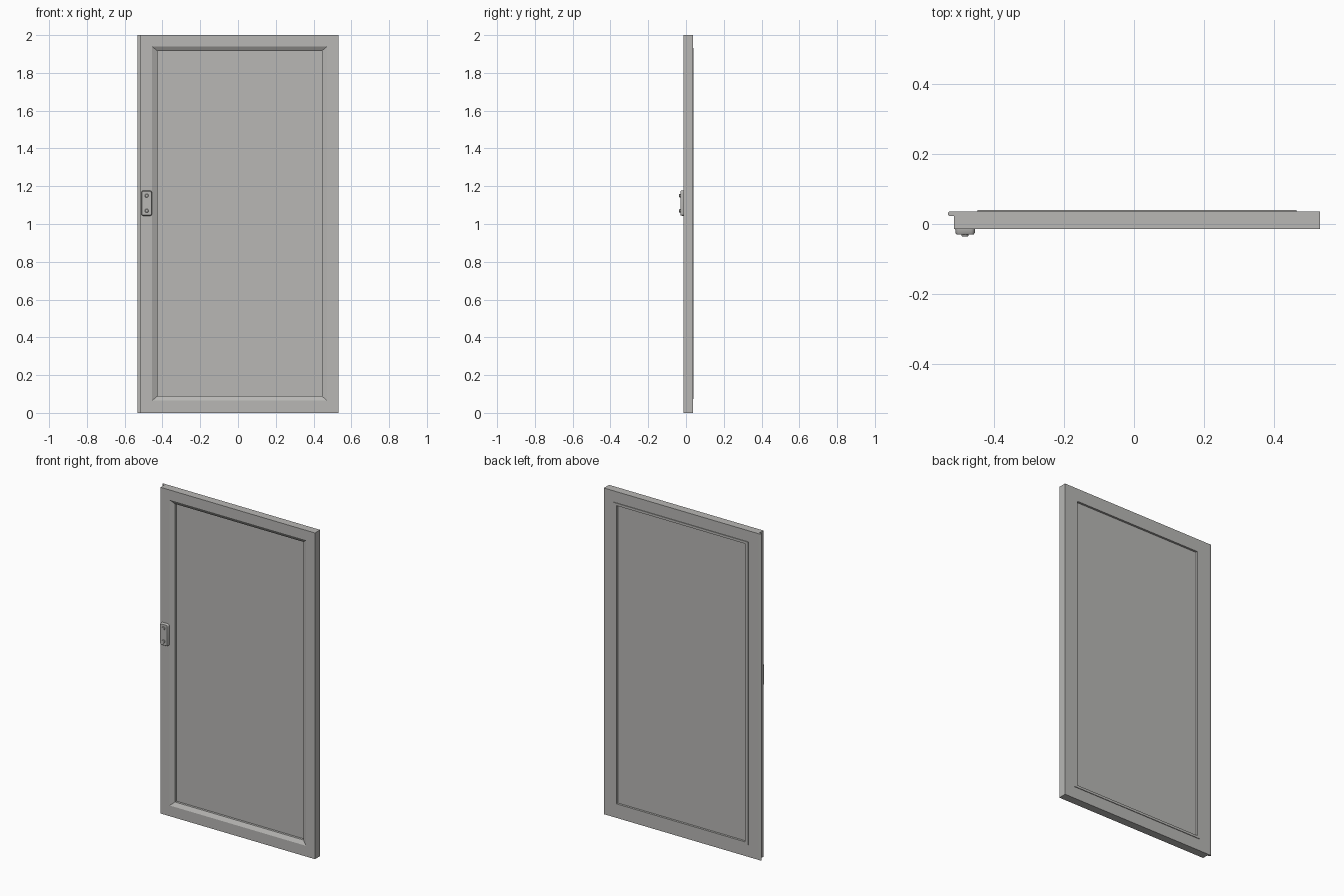
import bpy, bmesh, math

old = bpy.data.objects.get("Cube")
if old:
    bpy.data.objects.remove(old, do_unlink=True)

grey = bpy.data.materials.new("warm_grey")
grey.use_nodes = True
colour = (0.48, 0.475, 0.46, 1)
grey.diffuse_color = colour
grey.node_tree.nodes["Principled BSDF"].inputs["Base Color"].default_value = colour

CX = 0.0085                   # middle of the door leaf
FRONT, BACK = -0.014, 0.036   # leaf faces
HALF_W = 0.5235               # half width of the leaf


def finish(name, bm, smooth=False):
    bmesh.ops.recalc_face_normals(bm, faces=bm.faces)
    mesh = bpy.data.meshes.new(name)
    bm.to_mesh(mesh)
    bm.free()
    mesh.materials.append(grey)
    obj = bpy.data.objects.new(name, mesh)
    bpy.context.collection.objects.link(obj)
    if smooth:
        bpy.ops.object.select_all(action="DESELECT")
        obj.select_set(True)
        bpy.context.view_layer.objects.active = obj
        bpy.ops.object.shade_smooth_by_angle(angle=math.radians(35))
    return obj


def loft(bm, rings, closed=False):
    """Skin a list of equal point loops; cap the ends unless closed."""
    loops = [[bm.verts.new(p) for p in ring] for ring in rings]
    pairs = list(zip(loops, loops[1:]))
    if closed:
        pairs.append((loops[-1], loops[0]))
    else:
        bm.faces.new(loops[0])
        bm.faces.new(loops[-1])
    for a, b in pairs:
        for i in range(len(a)):
            j = (i + 1) % len(a)
            bm.faces.new((a[i], a[j], b[j], b[i]))


def rectangle(half_x, half_z, y, cz=1.0025):
    return [(CX + sx * half_x, y, cz + sz * half_z)
            for sx, sz in ((-1, -1), (1, -1), (1, 1), (-1, 1))]


def rounded(cx, cz, hx, hz, r, y, steps=5):
    pts = []
    for k, (sx, sz) in enumerate(((1, 1), (-1, 1), (-1, -1), (1, -1))):
        for s in range(steps + 1):
            a = math.pi / 2 * (k + s / steps)
            pts.append((cx + sx * (hx - r) + r * math.cos(a), y,
                        cz + sz * (hz - r) + r * math.sin(a)))
    return pts


# Frame: one section with a sloped front reveal and a raised rear bead
bm = bmesh.new()
loft(bm, [
    rectangle(HALF_W, 1, BACK, 1),
    rectangle(HALF_W, 1, FRONT, 1),
    rectangle(0.463, 0.937, FRONT),
    rectangle(0.4355, 0.914, 0.0),
    rectangle(0.4355, 0.914, 0.04),
    rectangle(0.4565, 0.929, 0.04),
    rectangle(0.4565, 0.929, BACK),
], closed=True)
finish("door_frame", bm)

# Infill panel
bm = bmesh.new()
loft(bm, [rectangle(0.437, 0.9155, y) for y in (0.014, 0.027)])
finish("infill_panel", bm)

# Rounded overlap lip on the handle side
x_body = CX - HALF_W
lip_mid, lip_r = 0.0295, 0.0065
section = [(x_body + 0.002, BACK)]
for i in range(9):
    a = math.pi / 2 + math.pi * i / 8
    section.append((-0.5265 + lip_r * math.cos(a), lip_mid + lip_r * math.sin(a)))
section.append((x_body + 0.002, lip_mid - lip_r))
bm = bmesh.new()
loft(bm, [[(x, y, z) for x, y in section] for z in (0, 2)])
finish("overlap_lip", bm, True)

# Lock plate with softened front edge
px, pz = -0.4835, 1.11
bm = bmesh.new()
loft(bm, [rounded(px, pz, 0.0285 - d, 0.067 - d, 0.012 - d, y)
          for d, y in ((0, FRONT + 0.001), (0.001, -0.026), (0.004, -0.03))])
finish("lock_plate", bm, True)

# Screw heads
for name, z in (("upper_screw", 1.15), ("lower_screw", 1.07)):
    bm = bmesh.new()
    loft(bm, [rounded(px, z, r, r, r * 0.999, y)
              for r, y in ((0.01, -0.029), (0.01, -0.034), (0.0075, -0.036))])
    finish(name, bm, True)
